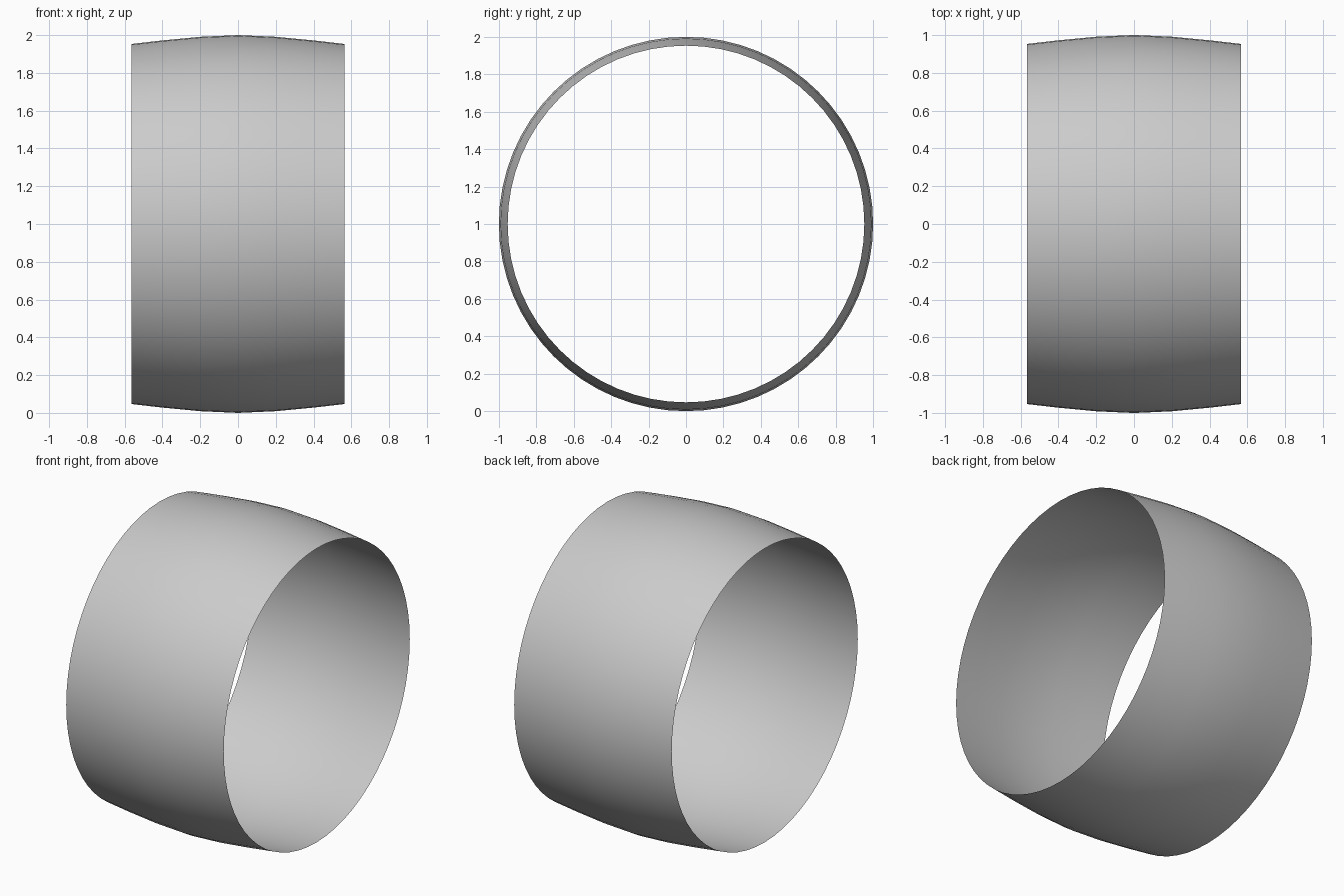
import bpy
import bmesh
import math
from mathutils import Matrix, Vector

cube = bpy.data.objects.get("Cube")
if cube:
    bpy.data.objects.remove(cube, do_unlink=True)

# Plain grey for the whole band
grey = bpy.data.materials.new("light_grey")
grey.use_nodes = True
colour = (0.6, 0.6, 0.6, 1)
grey.diffuse_color = colour
grey.node_tree.nodes["Principled BSDF"].inputs["Base Color"].default_value = colour

# Barrel profile (x, radius) spun around the x axis
profile = [(-0.565, 0.953), (-0.4, 0.972), (-0.2, 0.991), (0, 1.0),
           (0.2, 0.991), (0.4, 0.972), (0.565, 0.953)]
bm = bmesh.new()
verts = [bm.verts.new((x, 0, r)) for x, r in profile]
edges = [bm.edges.new(pair) for pair in zip(verts, verts[1:])]
bmesh.ops.spin(bm, geom=verts + edges, cent=(0, 0, 0), axis=(1, 0, 0),
               angle=math.tau, steps=64, use_merge=True)
bmesh.ops.remove_doubles(bm, verts=bm.verts, dist=0.0005)

# Face outwards and rest on the ground
bm.normal_update()
for face in bm.faces:
    c = face.calc_center_median()
    if face.normal.dot(Vector((0, c.y, c.z))) < 0:
        face.normal_flip()
bmesh.ops.transform(bm, matrix=Matrix.Translation((0, 0, 1)), verts=bm.verts)

mesh = bpy.data.meshes.new("curved_band")
bm.to_mesh(mesh)
bm.free()
mesh.materials.append(grey)
band = bpy.data.objects.new("curved_band", mesh)
bpy.context.collection.objects.link(band)

# Smooth shading around the open ring
bpy.context.view_layer.objects.active = band
band.select_set(True)
bpy.ops.object.shade_smooth_by_angle(angle=math.radians(40))
